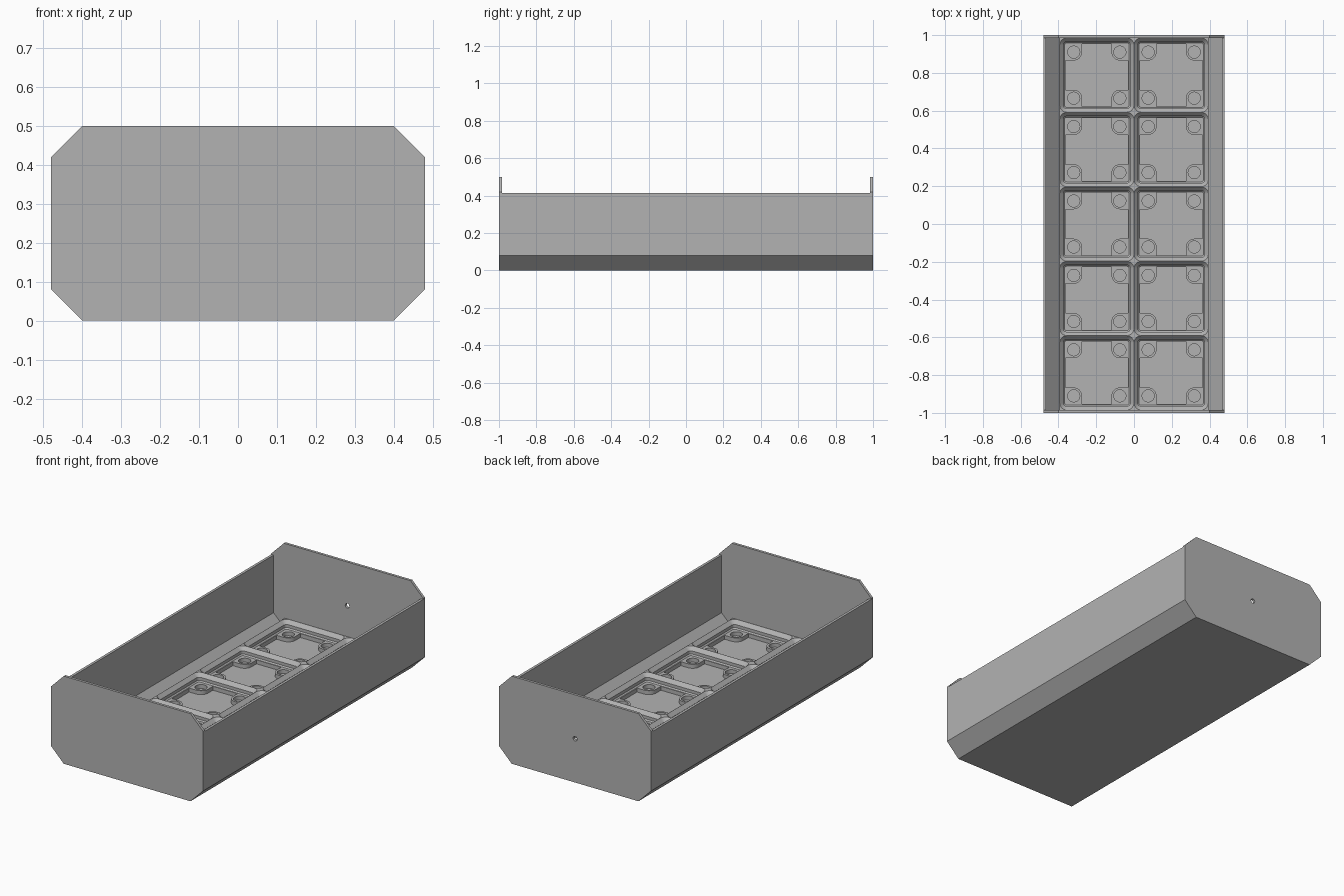
import bpy, bmesh, math
from mathutils import Vector

if "Cube" in bpy.data.objects:
    bpy.data.objects.remove(bpy.data.objects["Cube"])

# One material
GREY = (0.45, 0.45, 0.45, 1)
grey = bpy.data.materials.new("plain_grey")
grey.use_nodes = True
grey.diffuse_color = GREY
grey.node_tree.nodes["Principled BSDF"].inputs["Base Color"].default_value = GREY

# Main sizes
HALF_W, HALF_L, HEIGHT, CHAMFER = 0.48, 1.0, 0.5, 0.08
WALL, SIDE_TOP, FLOOR = 0.015, 0.415, 0.005
PITCH, PLATE_TOP = 0.394, 0.074
SEAT, POCKET = 0.030, 0.0076      # ledge height and pocket floor height
MAGNET, MAGNET_R, BOSS = 0.122, 0.032, 0.044


def make_object(name, bm):
    bmesh.ops.recalc_face_normals(bm, faces=bm.faces)
    mesh = bpy.data.meshes.new(name)
    bm.to_mesh(mesh)
    bm.free()
    mesh.materials.append(grey)
    obj = bpy.data.objects.new(name, mesh)
    bpy.context.collection.objects.link(obj)
    return obj


def prism(name, outline, direction):
    """Extrude a closed outline of 3D points along a direction."""
    bm = bmesh.new()
    face = bm.faces.new([bm.verts.new(p) for p in outline])
    ext = bmesh.ops.extrude_face_region(bm, geom=[face])
    moved = [v for v in ext["geom"] if isinstance(v, bmesh.types.BMVert)]
    bmesh.ops.translate(bm, verts=moved, vec=Vector(direction))
    return make_object(name, bm)


def cut(obj, cutters):
    """Subtract the cutters from the object, then discard them."""
    for c in cutters:
        c.hide_render = True
        mod = obj.modifiers.new("cut", "BOOLEAN")
        mod.operation, mod.solver, mod.object = "DIFFERENCE", "EXACT", c
    bpy.context.view_layer.update()
    ev = obj.evaluated_get(bpy.context.evaluated_depsgraph_get())
    mesh = bpy.data.meshes.new_from_object(ev)
    obj.modifiers.clear()
    obj.data = mesh
    for c in cutters:
        bpy.data.objects.remove(c)


def arc(cx, cy, r, start, end, n):
    return [(cx + r * math.cos(math.radians(start + (end - start) * i / n)),
             cy + r * math.sin(math.radians(start + (end - start) * i / n)))
            for i in range(n + 1)]


def turn(points, k):
    """Rotate 2D points by k quarter turns."""
    for _ in range(k):
        points = [(-y, x) for x, y in points]
    return points


def four_corners(corner):
    return [p for k in range(4) for p in turn(corner, k)]


# Trough: chamfered U-shaped channel
half_out = [(HALF_W - CHAMFER, 0), (HALF_W, CHAMFER), (HALF_W, SIDE_TOP)]
rise = CHAMFER + WALL * 0.42
half_in = [(HALF_W - WALL, SIDE_TOP), (HALF_W - WALL, rise),
           (HALF_W - WALL - rise + FLOOR, FLOOR)]
right_half = half_out + half_in
section = right_half + [(-x, z) for x, z in reversed(right_half)]
length = HALF_L - WALL
prism("trough", [(x, -length, z) for x, z in section], (0, 2 * length, 0))

# End panels: octagons, the back one with a cable hole
quarter = [(HALF_W, HEIGHT / 2 - CHAMFER), (HALF_W - CHAMFER, HEIGHT / 2)]
octagon = quarter + [(-x, z) for x, z in reversed(quarter)]
octagon += [(-x, -z) for x, z in octagon]
for name, y in (("front_panel", -HALF_L), ("back_panel", length)):
    panel = prism(name, [(x, y, z + HEIGHT / 2) for x, z in octagon], (0, WALL, 0))
hole = arc(0, HEIGHT / 2, 0.013, 0, 345, 23)
cut(panel, [prism("hole_cutter", [(x, 0.9, z) for x, z in hole], (0, 0.2, 0))])

# One grid cell: square block with a stepped, rounded socket
def rounded(half, r):
    return four_corners(arc(half - r, half - r, r, 0, 90, 8))

h = PITCH / 2
rings = [(rounded(h, 0), FLOOR), (rounded(h, 0), PLATE_TOP),
         (rounded(h - 0.0005, 0.0375), PLATE_TOP),
         (rounded(h - 0.020, 0.0175), PLATE_TOP - 0.020),
         (rounded(h - 0.020, 0.0175), SEAT + 0.0066),
         (rounded(h - 0.0266, 0.011), SEAT)]
bm = bmesh.new()
loops = [[bm.verts.new((x, y, z)) for x, y in pts] for pts, z in rings]
for a, b in zip(loops, loops[1:]):
    for i in range(len(a)):
        j = (i + 1) % len(a)
        bm.faces.new((a[i], a[j], b[j], b[i]))
bm.faces.new(loops[0])
bm.faces.new(loops[-1])
bmesh.ops.remove_doubles(bm, verts=bm.verts, dist=0.00001)
cell = make_object("grid_plate", bm)

# Pocket between the four magnet bosses, and the magnet holes
edge, inner = 0.166, MAGNET - BOSS
corner = [(edge, inner)] + arc(MAGNET, MAGNET, BOSS, 270, 180, 8) + [(inner, edge)]
pocket = prism("pocket_cutter", [(x, y, POCKET) for x, y in four_corners(corner)],
               (0, 0, SEAT))
cutters = [pocket]
for k in range(4):
    (cx, cy), = turn([(MAGNET, MAGNET)], k)
    ring = arc(cx, cy, MAGNET_R, 0, 348.75, 31)
    cutters.append(prism("magnet_cutter", [(x, y, POCKET) for x, y in ring], (0, 0, SEAT)))
cut(cell, cutters)

# Repeat the cell two by five, dropping the hidden faces between cells
bm = bmesh.new()
bm.from_mesh(cell.data)
base = list(bm.faces) + list(bm.edges) + list(bm.verts)
for col in range(2):
    for row in range(5):
        copy = bmesh.ops.duplicate(bm, geom=base)
        bmesh.ops.translate(bm, vec=((col - 0.5) * PITCH, (row - 2) * PITCH, 0),
                            verts=[g for g in copy["geom"] if isinstance(g, bmesh.types.BMVert)])
bmesh.ops.delete(bm, geom=[g for g in base if isinstance(g, bmesh.types.BMVert)], context="VERTS")


def is_hidden(face):
    c, n = face.calc_center_median(), face.normal
    if abs(n.x) > 0.99 and abs(c.x) < 0.0001:
        return True
    step = abs(c.y) / PITCH - 0.5
    return abs(n.y) > 0.99 and step < 1.5 and abs(step - round(step)) < 0.0003


bm.normal_update()
bmesh.ops.delete(bm, geom=[f for f in bm.faces if is_hidden(f)], context="FACES")
bm.to_mesh(cell.data)
bm.free()

# Smooth the rounded corners, keep edges sharp
bpy.ops.object.select_all(action="DESELECT")
for obj in (cell, panel):
    obj.select_set(True)
bpy.context.view_layer.objects.active = cell
bpy.ops.object.shade_smooth_by_angle(angle=math.radians(30))
